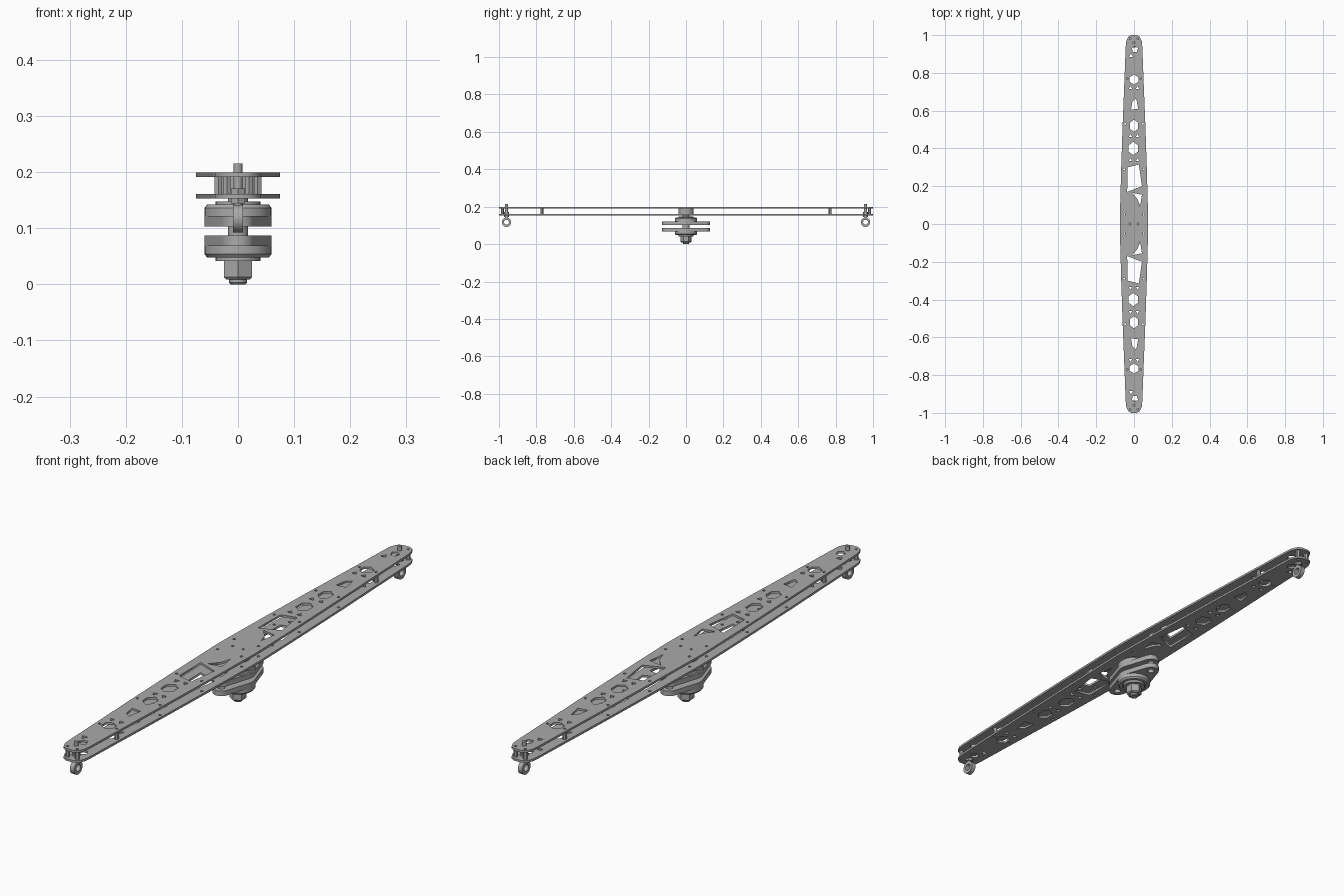
import bpy, bmesh
from math import sin, cos, pi, acos
from mathutils import Matrix

cube = bpy.data.objects.get("Cube")
if cube:
    bpy.data.objects.remove(cube, do_unlink=True)

metal = bpy.data.materials.new("grey metal")
metal.use_nodes = True
grey = (0.4, 0.4, 0.4, 1)
metal.diffuse_color = grey
metal.node_tree.nodes["Principled BSDF"].inputs["Base Color"].default_value = grey


def link(name, data):
    obj = bpy.data.objects.new(name, data)
    bpy.context.collection.objects.link(obj)
    data.materials.append(metal)
    bpy.ops.object.select_all(action='DESELECT')
    obj.select_set(True)
    bpy.context.view_layer.objects.active = obj
    return obj


def ring(x, y, r, n, stretch=1.0):
    """Closed n-sided loop with its first corner towards +y."""
    return [(x + r * sin(2 * pi * i / n), y + r * stretch * cos(2 * pi * i / n))
            for i in range(n)]


def plate(name, outline, holes, z0, z1):
    """Flat sheet cut through by the hole loops."""
    curve = bpy.data.curves.new(name, 'CURVE')
    curve.dimensions = '2D'
    curve.fill_mode = 'BOTH'
    curve.extrude = (z1 - z0) / 2
    for loop in [outline] + holes:
        spline = curve.splines.new('POLY')
        spline.points.add(len(loop) - 1)
        for point, (x, y) in zip(spline.points, loop):
            point.co = (x, y, 0, 1)
        spline.use_cyclic_u = True
    obj = link(name, curve)
    obj.location.z = (z0 + z1) / 2
    bpy.ops.object.convert(target='MESH')
    return obj


def lathe(name, profile, n=32, x=0, y=0):
    """Closed solid turned about z from (radius, height) pairs."""
    bm = bmesh.new()
    rows = [[bm.verts.new((px, py, z)) for px, py in ring(x, y, r, n)]
            for r, z in profile]
    for a, b in zip(rows, rows[1:]):
        for i in range(n):
            j = (i + 1) % n
            bm.faces.new((a[i], a[j], b[j], b[i]))
    bm.faces.new(rows[0])
    bm.faces.new(rows[-1])
    bmesh.ops.recalc_face_normals(bm, faces=bm.faces)
    mesh = bpy.data.meshes.new(name)
    bm.to_mesh(mesh)
    bm.free()
    obj = link(name, mesh)
    if n > 8:
        bpy.ops.object.shade_smooth_by_angle()
    return obj


def rod(name, r, z0, z1, n=32, x=0, y=0):
    return lathe(name, [(r, z0), (r, z1)], n, x, y)


# Tapered arm outline, from one quarter
quarter = [(.075, .03), (.068, .29), (.06, .53), (.05, .78), (.044, .94),
           (.041, .97), (.03, .992), (.015, 1)]
right = [(x, -y) for x, y in reversed(quarter)] + quarter
arm = right + [(-x, -y) for x, y in right]

# Lightening holes and screw holes for one half of the arm
half = [
    [(-.034, .30), (.026, .315), (.042, .2), (-.036, .17)],
    [(-.01, .165), (.042, .155), (.032, .09), (.02, .13)],
    [(-.016, .605), (.022, .61), (.012, .665), (-.008, .65)],
    ring(0, .765, .026, 6), ring(0, .52, .025, 6, 1.3),
    ring(-.004, .4, .028, 6, 1.25), ring(.005, .925, .017, 5),
    ring(-.016, .89, .013, 3),
]
for side in (-1, 1):
    half += [ring(side * .019, y, .011, 3) for y in (.72, .466, .338)]
    half += [ring(side * x, y, .005, 8) for x, y in
             ((.05, .05), (.052, .29), (.047, .53), (.035, .77), (.02, .982))]
holes = half + [[(x, -y) for x, y in loop] for loop in half]
holes += [ring(side * .022, 0, .005, 8) for side in (-1, 1)]
plate("lower_plate", arm, holes, .153, .161)
plate("upper_plate", arm, holes, .191, .199)

# Fittings near both tips
for end, tag in ((-1, "front"), (1, "back")):
    for side, hand in ((-1, "right"), (1, "left")):
        rod(f"{tag}_{hand}_standoff", .008, .161, .191, 6, side * .035, end * .77)
        rod(f"{tag}_{hand}_tip_standoff", .008, .161, .191, 6, side * .02, end * .982)
    y = end * .96
    rod(f"{tag}_eye_rod", .008, .137, .215, 16, 0, y)
    rod(f"{tag}_eye_lower_nut", .014, .144, .153, 6, 0, y)
    rod(f"{tag}_eye_inner_nut", .014, .161, .171, 6, 0, y)
    # Eye: a flat ring standing upright, facing sideways
    eye = plate(f"{tag}_eye", ring(0, 0, .025, 24), [ring(0, 0, .013, 24)], -.009, .009)
    eye.data.transform(Matrix.Rotation(pi / 2, 4, 'Y'))
    eye.location = (0, y, .117)
    bpy.ops.object.shade_smooth_by_angle()

# Two-bolt flange outline: a large centre circle joined to small end circles
R, r, d = .06, .03, .098
tilt = pi / 2 - acos((R - r) / d)
steps = 12


def arc(cy, rad, a0, a1):
    return [(rad * cos(a0 + (a1 - a0) * i / steps),
             cy + rad * sin(a0 + (a1 - a0) * i / steps)) for i in range(steps + 1)]


flange = (arc(0, R, -tilt, tilt) + arc(d, r, tilt, pi - tilt)
          + arc(0, R, pi - tilt, pi + tilt) + arc(-d, r, pi + tilt, 2 * pi - tilt))
bolt_holes = [ring(0, s * d, .012, 16) for s in (-1, 1)]

# Facing pair of flange bearings, mirrored about mid height
middle = .095
for s, tag in ((-1, "lower"), (1, "upper")):
    z0, z1 = sorted((middle + s * .008, middle + s * .027))
    plate(f"{tag}_bearing_flange", flange, bolt_holes, z0, z1)
    bpy.ops.object.shade_smooth_by_angle()
    lathe(f"{tag}_bearing_housing", [(.06, middle + s * .02), (.06, middle + s * .041),
          (.055, middle + s * .047), (.044, middle + s * .047), (.042, middle + s * .044)])
    rod(f"{tag}_bearing_collar", .04, middle + s * .04, middle + s * .053)

# Shaft, hub and retaining nut
rod("shaft", .018, .04, .16)
rod("hub", .041, .161, .191)
lathe("shaft_nut", [(.025, .009), (.029, .013), (.029, .042)], 6)
lathe("shaft_end", [(.013, 0), (.016, .003), (.016, .012)])
